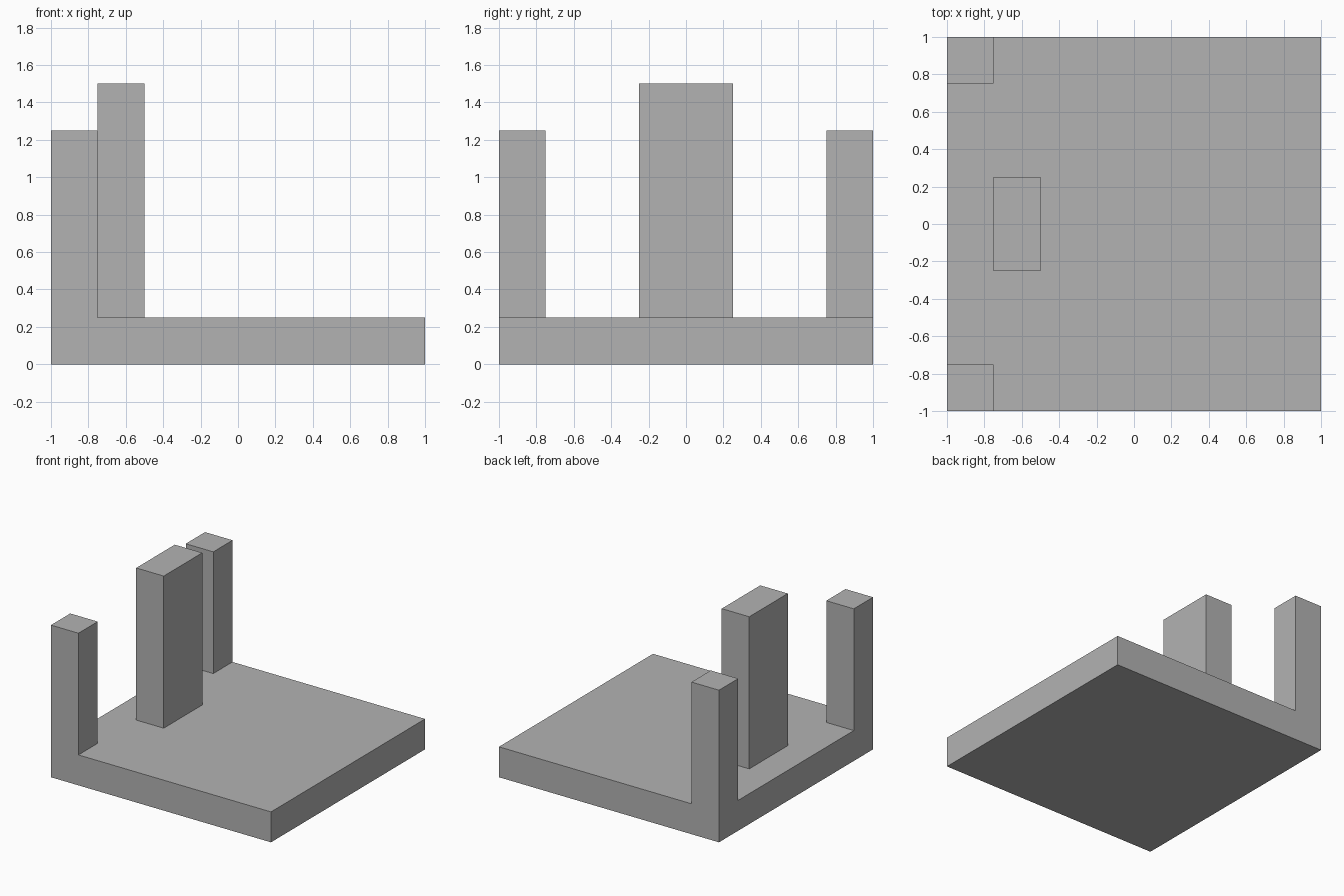
import bpy

# Remove the default cube
default = bpy.data.objects.get("Cube")
if default:
    bpy.data.objects.remove(default, do_unlink=True)

# Single plain grey
GREY = (0.45, 0.45, 0.45, 1.0)
grey = bpy.data.materials.new("plain_grey")
grey.use_nodes = True
grey.diffuse_color = GREY
grey.node_tree.nodes["Principled BSDF"].inputs["Base Color"].default_value = GREY


def box(name, low, high):
    """Axis-aligned block between two opposite corners."""
    centre = [(a + b) / 2 for a, b in zip(low, high)]
    size = [b - a for a, b in zip(low, high)]
    bpy.ops.mesh.primitive_cube_add(size=1, location=centre)
    obj = bpy.context.object
    obj.name = obj.data.name = name
    obj.scale = size
    bpy.ops.object.transform_apply(location=False, rotation=False, scale=True)
    obj.data.materials.append(grey)
    return obj


SLAB_TOP = 0.25
POST = 0.25

# Square floor slab
box("floor_slab", (-1, -1, 0), (1, 1, SLAB_TOP))

# Matching posts on the two corners of the -x edge
for name, y in (("front_corner_post", -1), ("back_corner_post", 1 - POST)):
    box(name, (-1, y, SLAB_TOP), (-1 + POST, y + POST, 1.25))

# Taller, wider pillar set in from the edge between them
box("centre_pillar", (-0.75, -0.25, SLAB_TOP), (-0.5, 0.25, 1.5))
